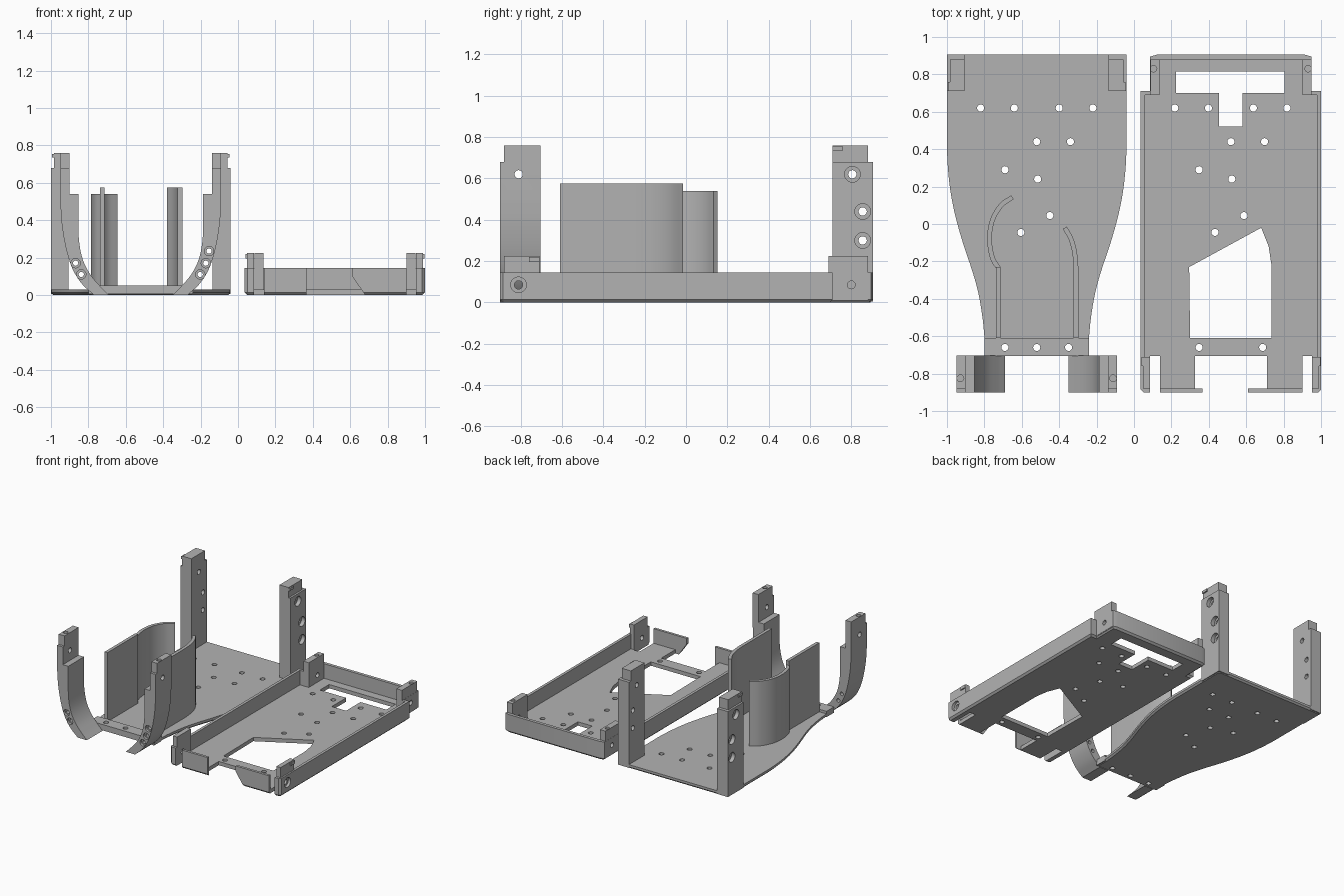
import bpy, bmesh, math
from mathutils import Vector

if "Cube" in bpy.data.objects:
    bpy.data.objects.remove(bpy.data.objects["Cube"])

grey = bpy.data.materials.new("light_grey")
grey.diffuse_color = (0.45, 0.45, 0.45, 1)
grey.use_nodes = True
grey.node_tree.nodes["Principled BSDF"].inputs["Base Color"].default_value = grey.diffuse_color
AXES = {'z': lambda a, b, h: (a, b, h), 'y': lambda a, b, h: (a, h, b), 'x': lambda a, b, h: (h, a, b)}


def prism(name, pts, lo, hi, axis='z', chamfer=0):
    """Extrude a 2D outline along an axis, optionally chamfering the low rim."""
    f = AXES[axis]
    bm = bmesh.new()
    a = [bm.verts.new(f(p[0], p[1], lo)) for p in pts]
    b = [bm.verts.new(f(p[0], p[1], hi)) for p in pts]
    n = len(pts)
    bottom = bm.faces.new(a)
    bm.faces.new(b)
    for i in range(n):
        bm.faces.new((a[i], a[(i + 1) % n], b[(i + 1) % n], b[i]))
    bmesh.ops.recalc_face_normals(bm, faces=bm.faces[:])
    if chamfer:
        bmesh.ops.bevel(bm, geom=list(bottom.edges), offset=chamfer, segments=1, affect='EDGES')
    me = bpy.data.meshes.new(name)
    bm.to_mesh(me)
    bm.free()
    me.materials.append(grey)
    ob = bpy.data.objects.new(name, me)
    bpy.context.collection.objects.link(ob)
    return ob


def rect(x0, x1, y0, y1):
    return [(x0, y0), (x1, y0), (x1, y1), (x0, y1)]


def box(name, x0, x1, y0, y1, z0, z1):
    return prism(name, rect(min(x0, x1), max(x0, x1), y0, y1), z0, z1)


def disc(c, r, n=20):
    return [(c[0] + r * math.cos(2 * math.pi * i / n), c[1] + r * math.sin(2 * math.pi * i / n)) for i in range(n)]


def cut(ob, pts, lo, hi, axis='z'):
    """Subtract an extruded outline from a part."""
    c = prism("cutter", pts, min(lo, hi), max(lo, hi), axis)
    m = ob.modifiers.new("cut", 'BOOLEAN')
    m.operation, m.solver, m.object = 'DIFFERENCE', 'EXACT', c
    bpy.context.view_layer.objects.active = ob
    bpy.ops.object.modifier_apply(modifier="cut")
    bpy.data.objects.remove(c)


def spline(pts, steps=6):
    """Smooth curve through points."""
    p = [Vector(q) for q in pts]
    p = [2 * p[0] - p[1]] + p + [2 * p[-1] - p[-2]]
    out = []
    for i in range(1, len(p) - 2):
        a, b, c, d = p[i - 1:i + 3]
        for k in range(steps):
            t = k / steps
            out.append(0.5 * (2 * b + (c - a) * t + (2 * a - 5 * b + 4 * c - d) * t * t + (3 * b - a - 3 * c + d) * t ** 3))
    return out + [p[-2]]


def ribbon(name, path, w, z0, z1):
    """Thin upright wall following a path."""
    left, right = [], []
    for i, p in enumerate(path):
        d = (path[min(i + 1, len(path) - 1)] - path[max(i - 1, 0)]).normalized()
        n = Vector((-d.y, d.x)) * w / 2
        left.append(p + n)
        right.append(p - n)
    return prism(name, left + right[::-1], z0, z1)


# ---- Tapered base plate ----
C = -0.52
side = [(-0.48, 0.4), (-0.475, 0.3), (-0.462, 0.18), (-0.437, 0.05), (-0.395, -0.1),
        (-0.345, -0.25), (-0.312, -0.37), (-0.29, -0.5), (-0.28, -0.6)]
half = [Vector((-0.465, 0.905)), Vector((-0.48, 0.89))] + spline(side, 4) + [Vector((-0.28, -0.705))]
outline = [(C + p.x, p.y) for p in half] + [(C - p.x, p.y) for p in reversed(half)]
plate = prism("base_plate", outline, 0, 0.03, chamfer=0.012)
strip = box("front_strip", C - 0.28, C + 0.28, -0.705, -0.61, 0.004, 0.05)
pattern = [(-0.3, 0.62), (-0.12, 0.62), (0.12, 0.62), (0.3, 0.62), (0, 0.44), (0.18, 0.44),
           (-0.17, 0.29), (0.005, 0.24), (0.07, 0.045), (-0.085, -0.045)]
for x, y in pattern:
    cut(plate, disc((C + x, y), 0.019), -1, 1)
for x in (-0.17, 0, 0.17):
    for part in (plate, strip):
        cut(part, disc((C + x, -0.66), 0.019), -1, 1)

# ---- Curved holder walls ----
ribbon("left_holder_wall", [Vector((-0.725, -0.61)), Vector((-0.725, -0.23))], 0.025, 0.02, 0.575)
ribbon("left_holder_curve", spline([(-0.725, -0.235), (-0.757, -0.18), (-0.773, -0.08), (-0.757, 0.02),
                                    (-0.71, 0.1), (-0.65, 0.143)]), 0.025, 0.02, 0.54)
ribbon("right_holder_wall", [Vector((-0.31, -0.61))] + spline([(-0.31, -0.23), (-0.318, -0.15),
                             (-0.337, -0.08), (-0.37, -0.02)]), 0.025, 0.02, 0.575)

# ---- Posts and arms on the base plate, mirrored ----
for s, label in ((1, "left"), (-1, "right")):
    X = lambda d: C + s * d
    # rear corner post with tab
    post = box(label + "_rear_post", X(-0.48), X(-0.385), 0.71, 0.905, 0.005, 0.68)
    tab = box(label + "_rear_tab", X(-0.465), X(-0.385), 0.71, 0.88, 0.67, 0.76)
    box(label + "_rear_catch", X(-0.475), X(-0.46), 0.71, 0.76, 0.735, 0.755)
    for y, z in ((0.805, 0.62), (0.855, 0.44), (0.855, 0.3)):
        cut(post, disc((y, z), 0.02), -2, 1, 'x')
        cut(post, disc((y, z), 0.038), X(-0.5), X(-0.45), 'x')
    # front curved arm
    outer = spline([(-0.43, 0.5), (-0.422, 0.38), (-0.4, 0.25), (-0.365, 0.14), (-0.315, 0.06), (-0.25, 0.0)], 5)
    inner = spline([(-0.17, 0.0), (-0.215, 0.045), (-0.27, 0.11), (-0.31, 0.19), (-0.33, 0.29), (-0.333, 0.4)], 5)
    prof = [Vector((-0.38, 0.76)), Vector((-0.43, 0.76))] + outer + inner + [Vector((-0.333, 0.54)), Vector((-0.38, 0.54))]
    arm = prism(label + "_front_arm", [(X(p.x), p.y) for p in prof], -0.9, -0.703, 'y')
    cut(arm, rect(-0.95, -0.88, 0.68, 0.8), -2, 1, 'x')
    cut(arm, disc((-0.81, 0.62), 0.02), -2, 1, 'x')
    cut(arm, disc((X(-0.408), -0.825), 0.018), 0.73, 0.8)
    for x, z in ((-0.348, 0.17), (-0.318, 0.11)) + (((-0.365, 0.235),) if s < 0 else ()):
        cut(arm, disc((X(x), z), 0.014), -1, -0.6, 'y')
        cut(arm, disc((X(x), z), 0.025), -1, -0.88, 'y')

# ---- Shallow tray ----
T = 0.518
hp = [(-0.397, 0.905), (-0.432, 0.895), (-0.432, 0.71), (-0.482, 0.71), (-0.482, -0.885), (-0.467, -0.9)]
tray = prism("tray", [(T + x, y) for x, y in hp] + [(T - x, y) for x, y in reversed(hp)], 0, 0.145, chamfer=0.014)
hc = [(-0.432 + 0.025, 0.88), (-0.432 + 0.025, 0.69), (-0.46, 0.69), (-0.46, -0.88)]
cut(tray, [(T + x, y) for x, y in hc] + [(T - x, y) for x, y in reversed(hc)], 0.03, 1)
# floor openings
cut(tray, rect(0.225, 0.805, 0.70, 0.815), -1, 1)
cut(tray, rect(0.455, 0.58, 0.52, 0.71), -1, 1)
cut(tray, [(0.3, -0.61), (0.735, -0.61), (0.735, -0.22), (0.72, -0.12), (0.68, -0.02), (0.295, -0.23)], -1, 1)
# front notches and lip shape
cut(tray, rect(0.085, 0.14, -1, -0.705), -1, 1)
cut(tray, rect(0.90, 0.951, -1, -0.705), -1, 1)
cut(tray, rect(0.325, 0.71, -0.88, -0.705), -1, 1)
cut(tray, [(0.365, -1), (0.68, -1), (0.68, 0), (0.61, 0.1), (0.61, 1), (0.365, 1)], -1, -0.87, 'y')
for x, y in pattern:
    cut(tray, disc((T + x, y), 0.019), -1, 1)
for x in (-0.17, 0.17):
    cut(tray, disc((T + x, -0.66), 0.019), -1, 1)

# ---- Tray corner posts, mirrored ----
for s, label in ((1, "left"), (-1, "right")):
    X = lambda d: T + s * d
    rear = box(label + "_tray_rear_post", X(-0.431), X(-0.383), 0.69, 0.88, 0.01, 0.225)
    front = box(label + "_tray_front_post", X(-0.47), X(-0.433), -0.88, -0.71, 0.015, 0.225)
    box(label + "_tray_catch", X(-0.478), X(-0.465), -0.76, -0.71, 0.195, 0.22)
    cut(rear, disc((X(-0.413), 0.83), 0.017), 0.2, 0.3)
    for part in (rear, tray):
        cut(part, disc((0.8, 0.085), 0.019), X(-0.6), X(-0.3), 'x')
    for part in (front, tray):
        cut(part, disc((-0.81, 0.085), 0.02), X(-0.6), X(-0.42), 'x')
        cut(part, disc((-0.81, 0.085), 0.038), X(-0.6), X(-0.462), 'x')

# ---- Smooth curved faces, keep edges crisp ----
bpy.ops.object.select_all(action='SELECT')
bpy.ops.object.shade_smooth_by_angle(angle=math.radians(25))
